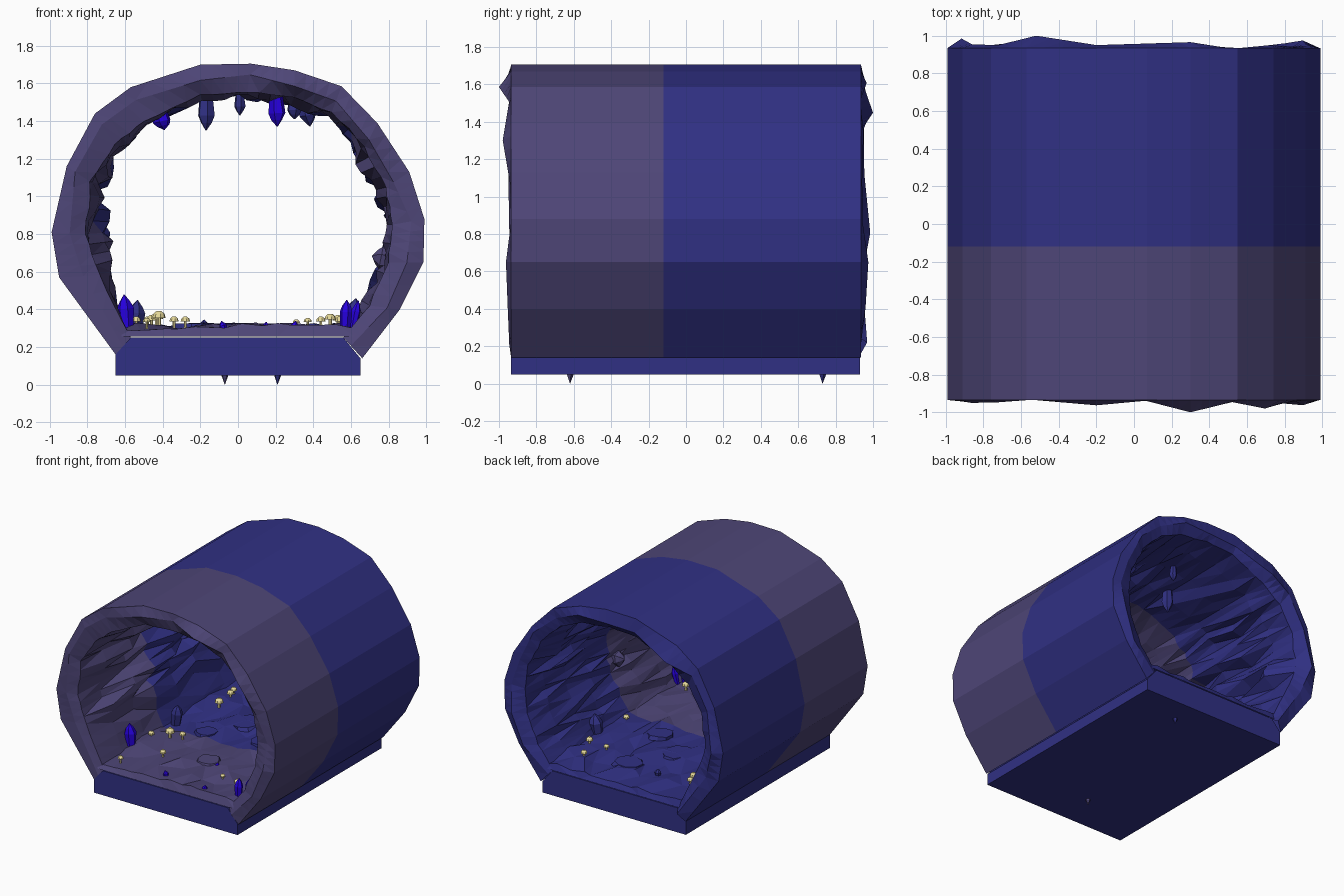
import bpy, bmesh, math, random
from mathutils import Vector

if "Cube" in bpy.data.objects:
    bpy.data.objects.remove(bpy.data.objects["Cube"])

random.seed(7)
SPLIT = -0.12  # the rock changes colour at this depth


def material(name, rgb):
    m = bpy.data.materials.new(name)
    m.diffuse_color = (*rgb, 1)
    m.use_nodes = True
    m.node_tree.nodes["Principled BSDF"].inputs["Base Color"].default_value = m.diffuse_color
    return m


PURPLE = material("purple_grey_rock", (0.076, 0.061, 0.185))
BLUE = material("dark_blue_rock", (0.030, 0.030, 0.230))
BRIGHT = material("bright_blue_crystal", (0.020, 0.000, 0.75))
CREAM = material("pale_yellow_mushroom", (0.80, 0.70, 0.32))


def build(name, verts, faces, mats, triangulate=False):
    """Flat shaded mesh; with two materials the front part gets the first."""
    bm = bmesh.new()
    vs = [bm.verts.new(v) for v in verts]
    for f in faces:
        bm.faces.new([vs[i] for i in f])
    if triangulate:
        bmesh.ops.triangulate(bm, faces=bm.faces[:])
    bmesh.ops.recalc_face_normals(bm, faces=bm.faces[:])
    if len(mats) == 2:
        for f in bm.faces:
            f.material_index = 0 if f.calc_center_median().y < SPLIT else 1
    me = bpy.data.meshes.new(name)
    bm.to_mesh(me)
    bm.free()
    for m in mats:
        me.materials.append(m)
    ob = bpy.data.objects.new(name, me)
    bpy.context.collection.objects.link(ob)
    return ob


def lathe(name, profile, sides, loc, mat, direction=(0, 0, 1), jitter=0.0):
    """Low-poly turned shape from (radius, height) pairs, aimed along direction."""
    verts, faces = [], []
    for r, h in profile:
        for k in range(sides):
            a = math.tau * (k + 0.3) / sides
            q = r * (1 + random.uniform(-jitter, jitter))
            verts.append((q * math.cos(a), q * math.sin(a), h))
    for j in range(len(profile) - 1):
        for k in range(sides):
            k2 = (k + 1) % sides
            faces.append((j * sides + k, j * sides + k2,
                          (j + 1) * sides + k2, (j + 1) * sides + k))
    faces.append(tuple(range(sides)))
    faces.append(tuple(range((len(profile) - 1) * sides, len(profile) * sides)))
    ob = build(name, verts, faces, [mat])
    ob.location = loc
    ob.rotation_euler = Vector(direction).to_track_quat('Z', 'Y').to_euler()
    return ob


# Rock shell: matching outer and inner outlines (x, z), and inward bump depth
OUTER = [(-.65, .16), (-.95, .57), (-.99, .81), (-.91, 1.16), (-.76, 1.44), (-.57, 1.58),
         (-.2, 1.70), (.07, 1.705), (.3, 1.67), (.55, 1.585), (.74, 1.39), (.91, 1.13),
         (.99, .88), (.985, .65), (.86, .4), (.66, .14)]
INNER = [(-.57, .25), (-.74, .58), (-.82, .8), (-.79, 1.08), (-.66, 1.28), (-.5, 1.4),
         (-.2, 1.54), (.05, 1.56), (.3, 1.53), (.5, 1.45), (.68, 1.27), (.79, 1.05),
         (.82, .85), (.8, .65), (.7, .42), (.56, .25)]
BUMP = [0, .07, .15, .1, .06, .03, .04, .05, .05, .06, .1, .09, .03, .05, .05, 0]
SUB = 4


def subdivide(points):
    out = [Vector(points[0])]
    for a, b in zip(points, points[1:]):
        out += [Vector(a).lerp(Vector(b), s / SUB) for s in range(1, SUB + 1)]
    return out


def outer_loop(y):
    return subdivide([(x, y, z) for x, z in OUTER])


def mouth_loop(y, side, spikes):
    """Middle loop of the broken rim, with a few points sticking out."""
    pts = []
    for i, (o, n) in enumerate(zip(OUTER, INNER)):
        p = Vector(o).lerp(Vector(n), random.uniform(.35, .75))
        pts.append((p.x, side * spikes.get(i, y + random.uniform(-.015, .025)), p.y))
    return subdivide(pts)


def wall_loop(y, amount):
    """Inner wall section, pushed inward by random amounts for long ridges."""
    loop = subdivide([(x, y, z) for x, z in INNER])
    depth = subdivide([(b, 0, 0) for b in BUMP])
    for p, d in zip(loop, depth):
        to_mid = (Vector((0, y, .85)) - p).normalized()
        p += to_mid * d.x * amount * random.uniform(-.15, 1.1)
    return loop


loops = [outer_loop(.935), outer_loop(SPLIT), outer_loop(-.935),
         mouth_loop(.945, -1, {8: 1.0, 10: .98}), wall_loop(-.915, .15)]
loops += [wall_loop(y, 1) for y in (-.65, -.35, SPLIT, .15, .42, .7)]
loops += [wall_loop(.915, .15), mouth_loop(.945, 1, {2: .985, 5: 1.0, 13: .975})]
n = len(loops[0])
faces = []
for j in range(len(loops)):
    j2 = (j + 1) % len(loops)
    for i in range(n - 1):
        faces.append((j * n + i, j * n + i + 1, j2 * n + i + 1, j2 * n + i))
build("tunnel_rock_shell", [p for l in loops for p in l], faces, [PURPLE, BLUE], True)

# Base slab with chamfered top edges
prof = [(-.65, .05), (.65, .05), (.65, .14), (.56, .25), (-.57, .25), (-.65, .16)]
m = len(prof)
verts = [(x, y, z) for y in (-.935, .93) for x, z in prof]
faces = [(i, (i + 1) % m, m + (i + 1) % m, m + i) for i in range(m)]
build("base_slab", verts, faces + [tuple(range(m)), tuple(range(m, 2 * m))], [BLUE])

# Uneven rock floor
rows = [-.935, -.91, -.7, -.5, -.3, SPLIT, .1, .3, .5, .7, .91, .93]
cols = 12
verts = []
for r, y in enumerate(rows):
    for c in range(cols + 1):
        x = -.62 + 1.24 * c / cols
        inside = 0 < r < len(rows) - 1
        z = random.uniform(.285, .33) if inside else .255
        dx = random.uniform(-.035, .035) if 0 < c < cols else 0
        dy = random.uniform(-.05, .05) if 1 < r < len(rows) - 2 and y != SPLIT else 0
        verts.append((x + dx, y + dy, z))
w = cols + 1
faces = [(r * w + c, r * w + c + 1, (r + 1) * w + c + 1, (r + 1) * w + c)
         for r in range(len(rows) - 1) for c in range(cols)]
build("rock_floor", verts, faces, [PURPLE, BLUE], True)

# Flat stones on the floor
for x, y, r in [(-.1, .25, .13), (.2, .05, .1), (.1, .6, .12), (-.25, -.05, .09), (.05, -.45, .1)]:
    lathe("flat_stone", [(r, 0), (r * .9, .03)], 9, (x, y, .295),
          PURPLE if y < SPLIT else BLUE, jitter=.15)


# Crystals: position, radius, length, direction, colour
def crystal(name, loc, r, h, d, mat):
    lathe(name, [(r * .75, 0), (r, h * .6), (r * .65, h * .8), (.002, h)], 6, loc, mat, d, .1)


for loc, r, h, d, mat in [
        ((-.59, -.54, .29), .045, .19, (-.08, 0, 1), BRIGHT),
        ((.57, -.81, .29), .035, .16, (.05, 0, 1), BRIGHT),
        ((.61, -.76, .3), .025, .15, (.2, .1, 1), BRIGHT),
        ((-.55, -.02, .28), .05, .17, (.1, 0, 1), BLUE),
        ((.6, .29, .28), .055, .18, (.15, 0, 1), BLUE),
        ((.29, -.86, .28), .02, .06, (.3, 0, 1), BRIGHT),
        ((.15, -.49, .28), .02, .055, (0, .3, 1), BRIGHT),
        ((-.07, -.82, .28), .02, .06, (-.3, 0, 1), BRIGHT),
        ((-.18, .62, .28), .025, .065, (0, 0, 1), BLUE)]:
    crystal("floor_crystal", loc, r, h, d, mat)
for loc, r, h, d, mat in [
        ((-.42, -.55, 1.47), .05, .12, (.25, 0, -1), BRIGHT),
        ((.2, -.5, 1.55), .045, .18, (.05, 0, -1), BRIGHT),
        ((-.17, .19, 1.55), .045, .2, (0, 0, -1), BLUE),
        ((.01, .47, 1.55), .03, .12, (0, 0, -1), BLUE),
        ((.36, .4, 1.52), .045, .15, (.15, 0, -1), BLUE),
        ((.3, .1, 1.53), .04, .12, (0, 0, -1), BLUE)]:
    crystal("ceiling_crystal", loc, r, h, d, mat)
crystal("wall_crystal", (.83, -.22, .66), .06, .12, (-1, 0, .2), PURPLE)

# Mushrooms: x, y, scale
for x, y, s in [(-.485, -.825, .8), (-.54, -.35, .9), (-.42, -.28, 1.3), (-.28, -.57, .9),
                (-.34, -.23, .9), (-.43, .37, 1.2), (-.46, .56, 1), (.31, -.64, .7),
                (.49, -.7, 1.1), (.44, .69, .9), (.37, .5, .8), (.53, .49, 1),
                (.54, 0, .9), (-.48, .63, .9)]:
    lathe("mushroom_stem", [(.010 * s, 0), (.007 * s, .065 * s)], 6, (x, y, .295), CREAM)
    lathe("mushroom_cap", [(.014 * s, .05 * s), (.028 * s, .046 * s), (.024 * s, .062 * s),
                           (.010 * s, .074 * s)], 8, (x, y, .295), CREAM)

# Small rock points under the base
for x, y, mat in [(-.07, -.62, PURPLE), (.21, .73, BLUE)]:
    lathe("under_spike", [(.02, 0), (.001, .05)], 5, (x, y, .051), mat, (0, 0, -1))
